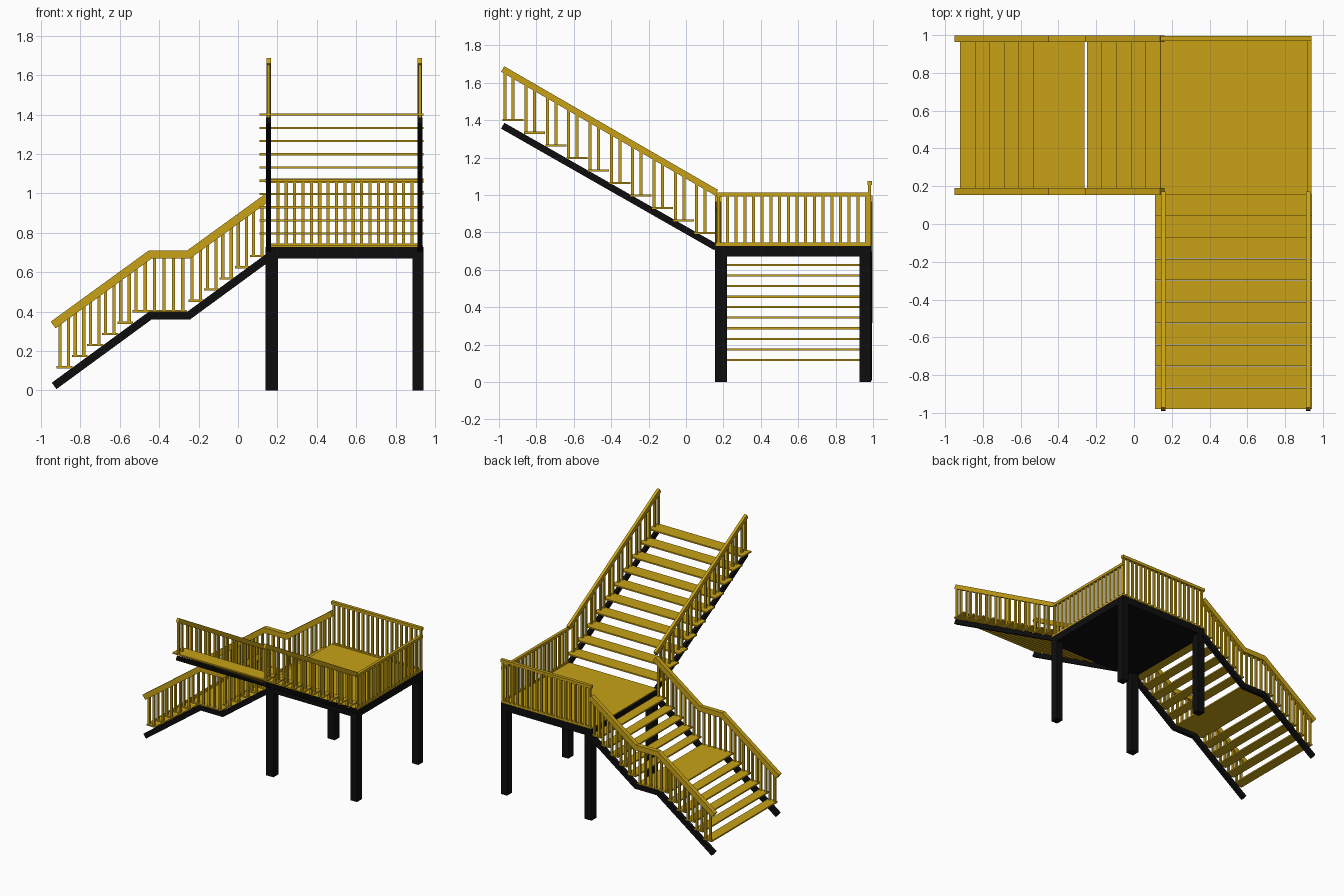
import bpy, bmesh
from mathutils import Vector

if "Cube" in bpy.data.objects:
    bpy.data.objects.remove(bpy.data.objects["Cube"])


def material(name, col):
    m = bpy.data.materials.new(name)
    m.diffuse_color = col
    m.use_nodes = True
    m.node_tree.nodes["Principled BSDF"].inputs["Base Color"].default_value = m.diffuse_color
    return m


WOOD = material("golden_wood", (0.58, 0.36, 0.008, 1))
BLACK = material("black_steel", (0.004, 0.004, 0.004, 1))


def finish(name, bm, mat):
    bmesh.ops.recalc_face_normals(bm, faces=bm.faces)
    me = bpy.data.meshes.new(name)
    bm.to_mesh(me)
    bm.free()
    me.materials.append(mat)
    ob = bpy.data.objects.new(name, me)
    bpy.context.collection.objects.link(ob)


def box(bm, x0, x1, y0, y1, z0, z1):
    vs = bmesh.ops.create_cube(bm, size=1)["verts"]
    for v in vs:
        v.co = Vector(((x0 + x1) / 2 + v.co.x * (x1 - x0),
                       (y0 + y1) / 2 + v.co.y * (y1 - y0),
                       (z0 + z1) / 2 + v.co.z * (z1 - z0)))


def strip(bm, path, thick, axis, lo, hi):
    """Mitred bar following a 2D path (run, z), extruded sideways along axis."""
    pts = [Vector(p) for p in path]
    dirs = [(b - a).normalized() for a, b in zip(pts, pts[1:])]
    up, down = [], []
    for i, p in enumerate(pts):
        d0, d1 = dirs[max(i - 1, 0)], dirs[min(i, len(dirs) - 1)]
        n0, n1 = Vector((-d0.y, d0.x)), Vector((-d1.y, d1.x))
        n = (n0 + n1).normalized()
        off = n * (thick / 2 / n.dot(n0))
        up.append(p + off)
        down.append(p - off)
    rings = []
    for u, d in zip(up, down):
        corners = [(u, lo), (u, hi), (d, hi), (d, lo)]
        rings.append([bm.verts.new((q.x, s, q.y) if axis == "y" else (s, q.x, q.y))
                      for q, s in corners])
    for a, b in zip(rings, rings[1:]):
        for k in range(4):
            bm.faces.new((a[k], a[(k + 1) % 4], b[(k + 1) % 4], b[k]))
    bm.faces.new(rings[0])
    bm.faces.new(rings[-1])


def height(path, t):
    for (a, za), (b, zb) in zip(path, path[1:]):
        if min(a, b) <= t <= max(a, b):
            return za + (zb - za) * (t - a) / (b - a)
    return path[-1][1]


B = 0.008  # baluster half width

# Platform frame, deck and legs
bm = bmesh.new()
box(bm, 0.14, 0.94, 0.155, 0.99, 0.67, 0.728)
finish("platform_frame", bm, BLACK)
bm = bmesh.new()
box(bm, 0.142, 0.938, 0.157, 0.988, 0.728, 0.735)
finish("platform_deck", bm, WOOD)
for nx, x0, x1 in (("left", 0.14, 0.203), ("right", 0.885, 0.94)):
    for ny, y0, y1 in (("front", 0.155, 0.218), ("back", 0.928, 0.99)):
        bm = bmesh.new()
        box(bm, x0, x1, y0, y1, 0, 0.68)
        finish(f"{ny}_{nx}_leg", bm, BLACK)

# Platform railings on the back and right edges
bm = bmesh.new()
box(bm, 0.14, 0.94, 0.97, 0.995, 1.052, 1.075)
box(bm, 0.15, 0.935, 0.973, 0.99, 0.733, 0.745)
for i in range(19):
    x = 0.16 + i * 0.0425
    box(bm, x - B, x + B, 0.982 - B, 0.982 + B, 0.735, 1.06)
finish("platform_back_railing", bm, WOOD)
bm = bmesh.new()
box(bm, 0.917, 0.94, 0.16, 0.99, 0.992, 1.013)
box(bm, 0.92, 0.937, 0.16, 0.985, 0.733, 0.745)
for i in range(18):
    y = 0.175 + i * 0.0465
    box(bm, 0.929 - B, 0.929 + B, y - B, y + B, 0.735, 1.0)
finish("platform_right_railing", bm, WOOD)

# Lower flight: five treads, landing, five treads
low = [(-0.94 + 0.077 * i + 0.02, -0.84 + 0.077 * i, 0.118 + 0.0565 * i) for i in range(5)]
low.append((-0.535, -0.262, 0.402))
low += [(-0.25 + 0.078 * i, -0.17 + 0.078 * i, 0.456 + 0.0565 * i) for i in range(5)]
bm = bmesh.new()
for x0, x1, z in low:
    box(bm, x0, x1, 0.16, 0.99, z - 0.006, z + 0.005)
finish("lower_treads", bm, WOOD)
string_path = [(-0.933, 0.023), (-0.445, 0.38), (-0.25, 0.38), (0.16, 0.68)]
rail_path = [(-0.938, 0.332), (-0.445, 0.69), (-0.25, 0.69), (0.15, 0.98)]
for side, yc in (("front", 0.172), ("back", 0.98)):
    bm = bmesh.new()
    strip(bm, string_path, 0.04, "y", yc - 0.015, yc + 0.015)
    finish(f"lower_{side}_stringer", bm, BLACK)
    bm = bmesh.new()
    strip(bm, rail_path, 0.042, "y", yc - 0.0175, yc + 0.0175)
    for x0, x1, z in low:
        n = 6 if x1 - x0 > 0.2 else 2
        for k in range(n):
            x = x0 + 0.017 + k * (0.043 if n == 2 else 0.0475)
            box(bm, x - B, x + B, yc - B, yc + B, z, height(rail_path, x))
    finish(f"lower_{side}_railing", bm, WOOD)

# Upper flight: ten treads
bm = bmesh.new()
up = [(0.046 - 0.114 * i, 0.796 + 0.0671 * i) for i in range(10)]
for y, z in up:
    box(bm, 0.11, 0.942, y, y + 0.112, z - 0.006, z + 0.005)
finish("upper_treads", bm, WOOD)
string_path = [(-0.98, 1.37), (0.16, 0.72)]
rail_path = [(-0.98, 1.673), (0.163, 1.012)]
for side, xc in (("left", 0.155), ("right", 0.923)):
    bm = bmesh.new()
    strip(bm, string_path, 0.036, "x", xc - 0.0125, xc + 0.0125)
    finish(f"upper_{side}_stringer", bm, BLACK)
    bm = bmesh.new()
    strip(bm, rail_path, 0.034, "x", xc - 0.0115, xc + 0.0115)
    for y0, z in up:
        for off in (0.011, 0.056):
            y = y0 + off
            box(bm, xc - B, xc + B, y - B, y + B, z, height(rail_path, y))
    finish(f"upper_{side}_railing", bm, WOOD)
